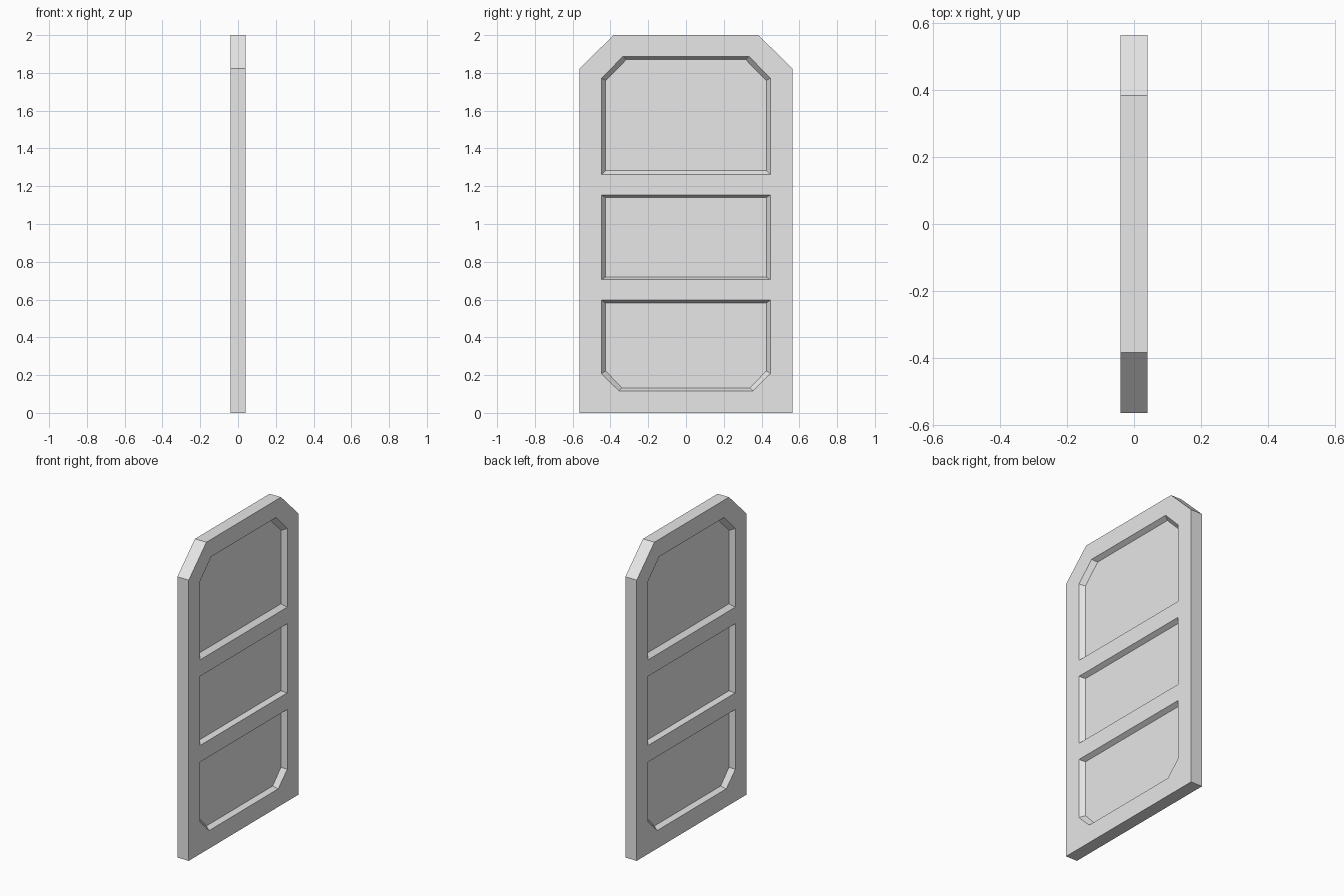
import bpy
import bmesh

if "Cube" in bpy.data.objects:
    bpy.data.objects.remove(bpy.data.objects["Cube"])

HALF_T = 0.041      # half thickness of the slab
FLOOR_X = 0.011     # recess floor distance from the middle plane


def outline(w, z0, z1, low=None, high=None):
    """Symmetric (y, z) outline; low/high = (half width at end, z where the chamfer starts)."""
    right = [(low[0], z0), (w, low[1])] if low else [(w, z0)]
    right += [(w, high[1]), (high[0], z1)] if high else [(w, z1)]
    return right + [(-y, z) for y, z in reversed(right)]


def loft(bm, loop_a, xa, loop_b, xb):
    """Closed solid between two matching outlines."""
    a = [bm.verts.new((xa, y, z)) for y, z in loop_a]
    b = [bm.verts.new((xb, y, z)) for y, z in loop_b]
    n = len(a)
    bm.faces.new(a)
    bm.faces.new(b[::-1])
    for i in range(n):
        j = (i + 1) % n
        bm.faces.new((a[j], a[i], b[i], b[j]))


def finish(bm, name):
    bmesh.ops.recalc_face_normals(bm, faces=bm.faces)
    mesh = bpy.data.meshes.new(name)
    bm.to_mesh(mesh)
    bm.free()
    obj = bpy.data.objects.new(name, mesh)
    bpy.context.collection.objects.link(obj)
    return obj


grey = bpy.data.materials.new("light grey")
grey.diffuse_color = (0.8, 0.8, 0.8, 1)
grey.use_nodes = True
grey.node_tree.nodes["Principled BSDF"].inputs["Base Color"].default_value = grey.diffuse_color

# Door slab with chamfered top corners
bm = bmesh.new()
slab = outline(0.564, 0, 2.0, high=(0.383, 1.823))
loft(bm, slab, -HALF_T, slab, HALF_T)
door = finish(bm, "door_panel")
door.data.materials.append(grey)

# Recesses: (opening outline, floor outline)
recesses = [
    (outline(0.447, 1.261, 1.887, high=(0.334, 1.772)),
     outline(0.425, 1.284, 1.871, high=(0.315, 1.760))),
    (outline(0.447, 0.705, 1.154),
     outline(0.425, 0.719, 1.139)),
    (outline(0.447, 0.117, 0.597, low=(0.355, 0.208)),
     outline(0.425, 0.133, 0.582, low=(0.340, 0.222))),
]

# Tapered cutters on both faces, continued past the surface
bm = bmesh.new()
EXTRA = 0.5
over_x = HALF_T + (HALF_T - FLOOR_X) * EXTRA
for opening, floor in recesses:
    over = [(o[0] + (o[0] - f[0]) * EXTRA, o[1] + (o[1] - f[1]) * EXTRA)
            for o, f in zip(opening, floor)]
    for side in (-1, 1):
        loft(bm, floor, side * FLOOR_X, over, side * over_x)
cutter = finish(bm, "recess_cutter")
cutter.data.materials.append(grey)
cutter.hide_render = True

# Cut the recesses, then drop the helper
mod = door.modifiers.new("recesses", 'BOOLEAN')
mod.operation = 'DIFFERENCE'
mod.solver = 'EXACT'
mod.object = cutter
bpy.context.view_layer.objects.active = door
door.select_set(True)
bpy.ops.object.modifier_apply(modifier=mod.name)
bpy.data.objects.remove(cutter, do_unlink=True)
